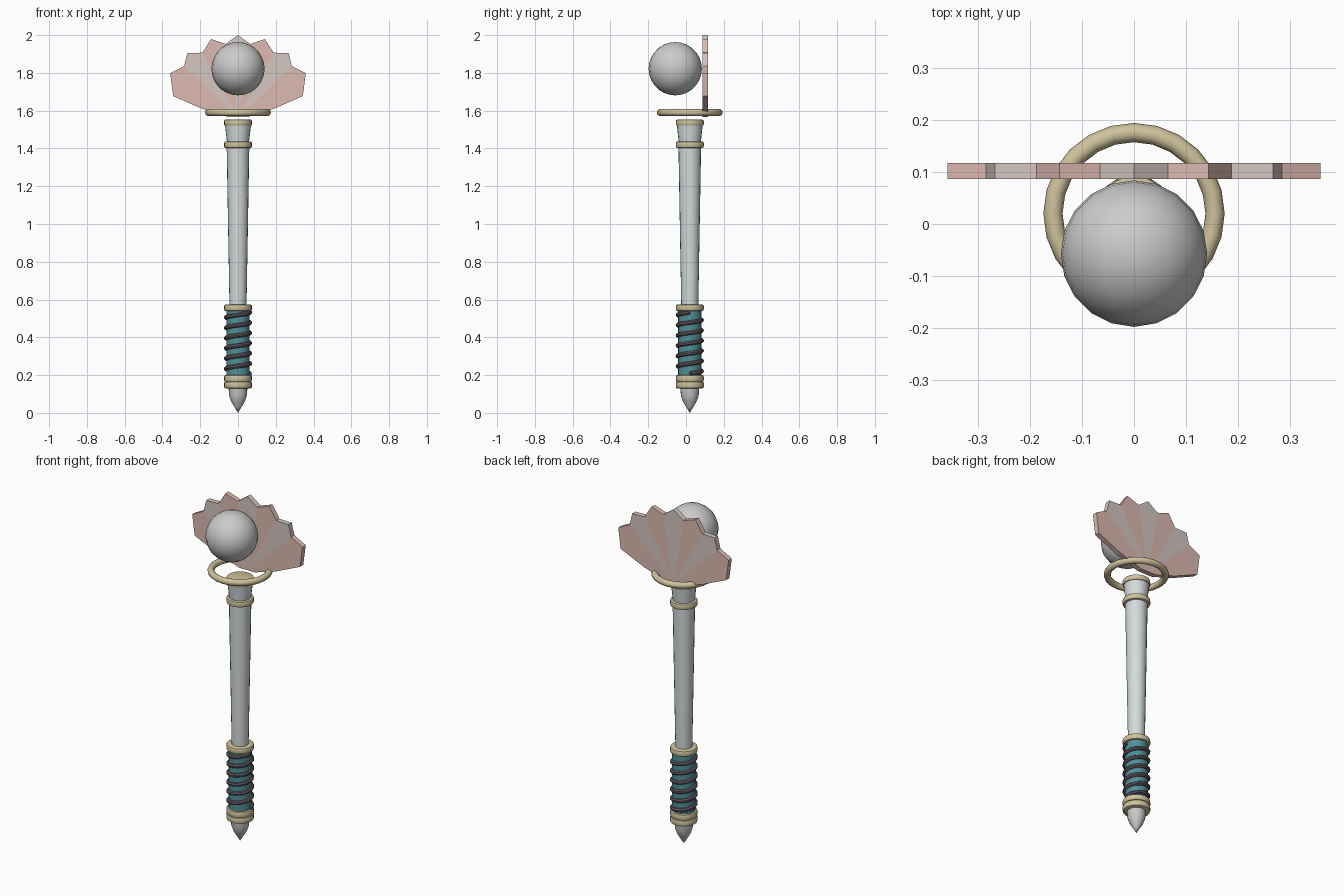
import bpy, bmesh, math

if "Cube" in bpy.data.objects:
    bpy.data.objects.remove(bpy.data.objects["Cube"])

CY = 0.02  # y of the shaft axis


def material(name, rgb):
    m = bpy.data.materials.new(name)
    m.diffuse_color = (*rgb, 1)
    m.use_nodes = True
    m.node_tree.nodes["Principled BSDF"].inputs["Base Color"].default_value = m.diffuse_color
    return m


GOLD = material("gold", (0.62, 0.54, 0.33))
PALE = material("pale_shaft", (0.66, 0.71, 0.71))
TEAL = material("teal_grip", (0.08, 0.28, 0.31))
DARK = material("dark_cord", (0.13, 0.10, 0.12))
PINK = material("pink_shell", (0.72, 0.49, 0.44))
DUST = material("dusty_shell", (0.66, 0.57, 0.54))


def smooth(obj):
    bpy.ops.object.select_all(action='DESELECT')
    obj.select_set(True)
    bpy.context.view_layer.objects.active = obj
    bpy.ops.object.shade_smooth_by_angle(angle=math.radians(40))


def finish(name, bm, mats=(), soft=True):
    bmesh.ops.recalc_face_normals(bm, faces=bm.faces)
    me = bpy.data.meshes.new(name)
    bm.to_mesh(me)
    bm.free()
    obj = bpy.data.objects.new(name, me)
    bpy.context.collection.objects.link(obj)
    for m in mats:
        me.materials.append(m)
    if soft:
        smooth(obj)
    return obj


def lathe(name, profile, mat=None, n=20):
    """Revolve (radius, z) points around the shaft axis; ends are closed."""
    bm = bmesh.new()
    pts = [bm.verts.new((r, CY, z)) for r, z in profile]
    edges = [bm.edges.new(p) for p in zip(pts, pts[1:])]
    bmesh.ops.spin(bm, geom=pts + edges, cent=(0, CY, 0), axis=(0, 0, 1),
                   angle=2 * math.pi, steps=n, use_merge=True)
    bmesh.ops.remove_doubles(bm, verts=bm.verts, dist=1e-5)
    return finish(name, bm, [mat] if mat else [])


def band(name, z0, z1, r=0.074):
    b = 0.008
    lathe(name, [(0, z0), (r - b, z0), (r - b * 0.3, z0 + b * 0.3), (r, z0 + b),
                 (r, z1 - b), (r - b * 0.3, z1 - b * 0.3), (r - b, z1), (0, z1)], GOLD)


# Shaft, collar, grip and pointed foot
lathe("foot_spike", [(0, 0), (0.018, 0.03), (0.036, 0.06), (0.047, 0.09), (0.05, 0.135), (0, 0.135)])
lathe("grip", [(0, 0.19), (0.062, 0.19), (0.062, 0.55), (0, 0.55)], TEAL)
lathe("shaft", [(0, 0.56), (0.045, 0.56), (0.060, 1.41), (0, 1.41)], PALE)
lathe("collar", [(0, 1.43), (0.058, 1.43), (0.069, 1.525), (0, 1.525)], PALE)

# Gold bands
for name, z0, z1 in [("foot_band", 0.13, 0.165), ("grip_lower_band", 0.165, 0.20),
                     ("grip_upper_band", 0.54, 0.574), ("collar_band", 1.403, 1.437),
                     ("top_cap", 1.52, 1.553)]:
    band(name, z0, z1)

# Cord wound around the grip
TURNS, STEP = 6, 16
cu = bpy.data.curves.new("grip_cord", 'CURVE')
cu.dimensions = '3D'
cu.bevel_depth = 0.012
cu.bevel_resolution = 2
cu.use_fill_caps = True
sp = cu.splines.new('POLY')
sp.points.add(TURNS * STEP)
for i, p in enumerate(sp.points):
    a = 2 * math.pi * i / STEP
    p.co = (0.063 * math.cos(a), CY + 0.063 * math.sin(a),
            0.207 + 0.325 * i / (TURNS * STEP), 1)
cu.materials.append(DARK)
cord = bpy.data.objects.new("grip_cord", cu)
bpy.context.collection.objects.link(cord)
bpy.ops.object.select_all(action='DESELECT')
cord.select_set(True)
bpy.context.view_layer.objects.active = cord
bpy.ops.object.convert(target='MESH')
smooth(bpy.context.object)

# Floating ring below the head
bpy.ops.mesh.primitive_torus_add(location=(0, CY, 1.59), major_radius=0.156, minor_radius=0.0185,
                                 major_segments=24, minor_segments=10)
ring = bpy.context.object
ring.name = "floating_ring"
ring.data.materials.append(GOLD)
smooth(ring)

# Orb
bpy.ops.mesh.primitive_uv_sphere_add(segments=20, ring_count=14, radius=0.141,
                                     location=(0, -0.057, 1.822))
bpy.context.object.name = "orb"
smooth(bpy.context.object)

# Fan-shaped shell plate: lobes share a hub and alternate in colour
HUB = (0, 1.566)
half = [[(0.05, 1.566), (0.19, 1.61), (0.343, 1.677), (0.359, 1.798), (0.285, 1.836)],
        [(0.285, 1.836), (0.268, 1.905), (0.188, 1.907)],
        [(0.188, 1.907), (0.143, 1.979), (0.065, 1.953)]]
lobes = [[(s * x, z) for x, z in l] for l in half for s in (1, -1)]
lobes.append([(0.065, 1.953), (0, 2.0), (-0.065, 1.953)])
bm = bmesh.new()
for k, lobe in enumerate(lobes):
    f = bm.faces.new([bm.verts.new((x, 0.087, z)) for x, z in [HUB] + lobe])
    f.material_index = (k // 2) % 2
bmesh.ops.remove_doubles(bm, verts=bm.verts, dist=1e-5)
bmesh.ops.recalc_face_normals(bm, faces=bm.faces)
bmesh.ops.solidify(bm, geom=bm.faces[:], thickness=0.0)
bm.free()

bm = bmesh.new()
for k, lobe in enumerate(lobes):
    loop = [HUB] + lobe
    front = [bm.verts.new((x, 0.087, z)) for x, z in loop]
    back = [bm.verts.new((x, 0.117, z)) for x, z in loop]
    faces = [bm.faces.new(front), bm.faces.new(back[::-1])]
    # outer rim only; the seams between lobes stay open and get welded
    n = len(loop)
    start = 0 if k < 2 else 1
    for i in range(start, n - 1):
        faces.append(bm.faces.new((front[i], front[i + 1], back[i + 1], back[i])))
    for f in faces:
        f.material_index = (k // 2) % 2
bmesh.ops.remove_doubles(bm, verts=bm.verts, dist=1e-5)
finish("shell_plate", bm, [PINK, DUST], soft=False)
